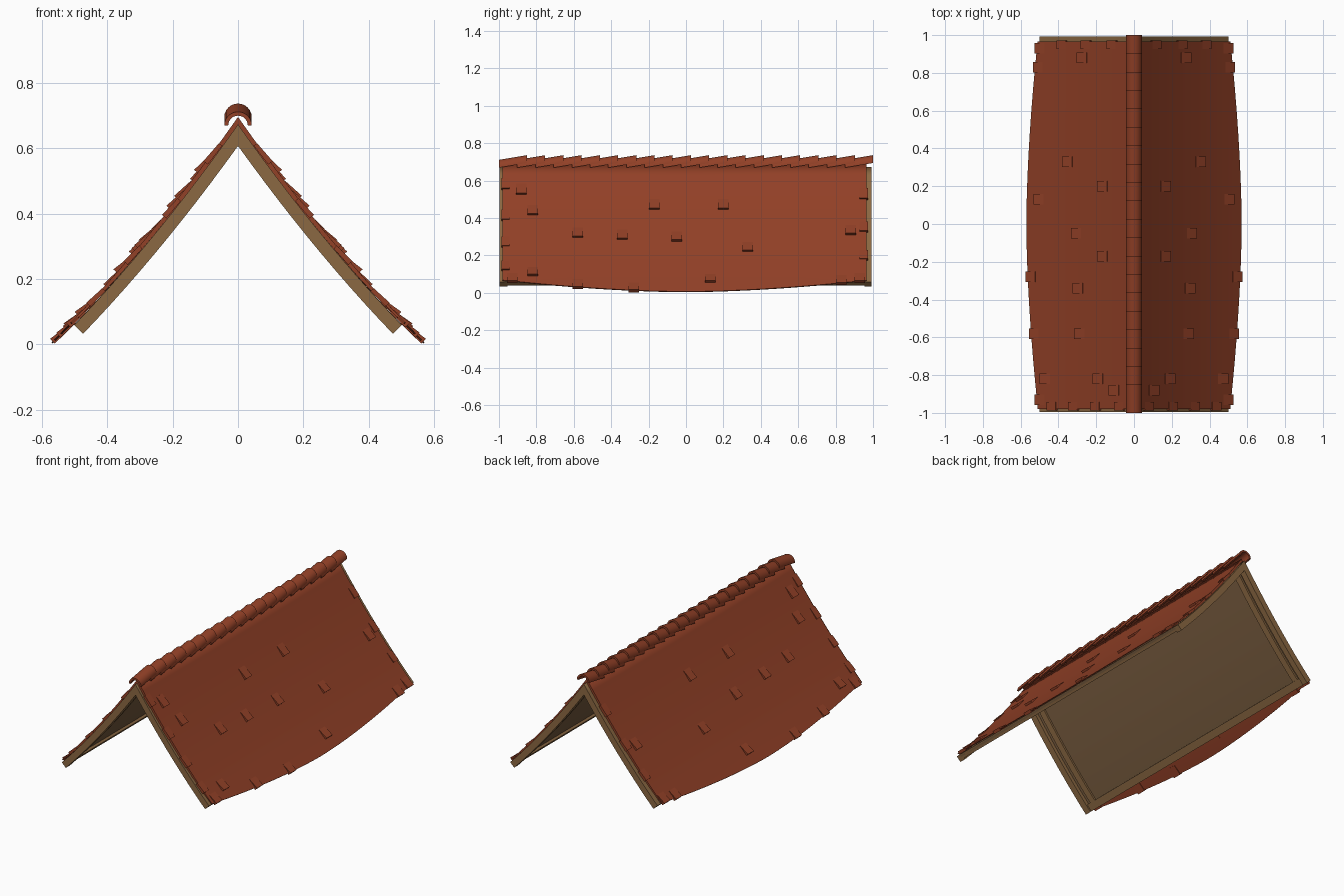
import bpy, bmesh, math
from mathutils import Vector

if "Cube" in bpy.data.objects:
    bpy.data.objects.remove(bpy.data.objects["Cube"])


def material(name, rgb):
    m = bpy.data.materials.new(name)
    m.diffuse_color = (*rgb, 1)
    m.use_nodes = True
    m.node_tree.nodes["Principled BSDF"].inputs["Base Color"].default_value = m.diffuse_color
    return m


TILE = material("terracotta", (0.29, 0.052, 0.02))
WOOD = material("light_wood", (0.26, 0.14, 0.055))
BOARD = material("dark_wood", (0.19, 0.108, 0.05))

# Sagging roof profile (x, z): quadratic curve from the ridge to the eave
P0, P1, P2 = Vector((0, 0.695)), Vector((0.25, 0.338)), Vector((0.51, 0.068))


def roof_point(t, y, off):
    """Point on the right slope, shifted along the slope normal."""
    p = P0 * (1 - t) ** 2 + P1 * 2 * t * (1 - t) + P2 * t * t
    d = ((P1 - P0) * (1 - t) + (P2 - P1) * t).normalized()
    if t < 1e-6:
        return Vector((0, y, p.y + off / d.x))
    return Vector((max(0, p.x - d.y * off), y, p.y + d.x * off))


def flare(y):
    """The eave bulges outward toward the middle of the roof."""
    return 1 + 0.115 * max(0, 1 - (abs(y) / 0.97) ** 1.7)


def t_at_height(z):
    lo, hi = 0.0, 1.2
    for _ in range(30):
        mid = (lo + hi) / 2
        if roof_point(mid, 0, 0).z > z:
            lo = mid
        else:
            hi = mid
    return lo


def finish(name, bm, mat, mirror=True):
    bmesh.ops.recalc_face_normals(bm, faces=bm.faces)
    me = bpy.data.meshes.new(name)
    bm.to_mesh(me)
    bm.free()
    me.materials.append(mat)
    ob = bpy.data.objects.new(name, me)
    bpy.context.collection.objects.link(ob)
    bpy.ops.object.select_all(action='DESELECT')
    ob.select_set(True)
    bpy.context.view_layer.objects.active = ob
    bpy.ops.object.shade_smooth_by_angle(angle=math.radians(30))
    if mirror:
        ob.modifiers.new("mirror", 'MIRROR')
    return ob


def slab(name, mat, y0, y1, top, bottom, t0=0.0, t1=1.0, ny=1, bulge=False, nt=12):
    """Curved slab following one roof slope; mirrored to the other."""
    bm = bmesh.new()
    rows = []
    for j in range(ny + 1):
        y = y0 + (y1 - y0) * j / ny
        ring = []
        for i in range(nt + 1):
            t = (t0 + (t1 - t0) * i / nt) * (flare(y) if bulge else 1)
            low = bottom * (1 - 0.6 * (i / nt) ** 6) if bulge else bottom
            ring.append((bm.verts.new(roof_point(t, y, top)),
                         bm.verts.new(roof_point(t, y, low))))
        rows.append(ring)
    for a, b in zip(rows, rows[1:]):
        for i in range(nt):
            for s in (0, 1):
                bm.faces.new((a[i][s], a[i + 1][s], b[i + 1][s], b[i][s]))
        bm.faces.new((a[nt][0], a[nt][1], b[nt][1], b[nt][0]))
        if t0 > 0:
            bm.faces.new((a[0][0], a[0][1], b[0][1], b[0][0]))
    for r in (rows[0], rows[-1]):
        for i in range(nt):
            bm.faces.new((r[i][0], r[i + 1][0], r[i + 1][1], r[i][1]))
    return finish(name, bm, mat)


def add_wedge(bm, y, t, width=0.056, length=0.085, lift=0.014):
    """Raised tile whose lower end sticks out of the slope."""
    v = [bm.verts.new(roof_point(tt, yy, o))
         for tt, lo, hi in ((t - length, -0.012, 0.001), (t, -0.010, lift))
         for o in (lo, hi) for yy in (y - width / 2, y + width / 2)]
    for f in ((0, 1, 3, 2), (4, 5, 7, 6), (0, 1, 5, 4),
              (2, 3, 7, 6), (0, 2, 6, 4), (1, 3, 7, 5)):
        bm.faces.new([v[i] for i in f])


# Tiled covering
slab("tile_covering", TILE, -0.98, 0.965, 0, -0.013, ny=28, bulge=True)

# Loose tiles scattered over the slope: (y, z)
bm = bmesh.new()
for y, z in ((-0.88, 0.54), (-0.82, 0.43), (-0.17, 0.46), (0.2, 0.46),
             (-0.58, 0.31), (-0.34, 0.30), (-0.05, 0.29), (0.88, 0.325),
             (0.33, 0.235), (-0.82, 0.105), (0.13, 0.07)):
    add_wedge(bm, y, t_at_height(z - 0.015))
finish("raised_tiles", bm, TILE)

# Loose tiles along the eave and the gable edges
bm = bmesh.new()
for y in (-0.93, -0.58, -0.28, 0.83, 0.93):
    add_wedge(bm, y, flare(y) + 0.008, lift=0.010)
for y, ts in ((-0.965, (0.2, 0.45, 0.68, 0.9)), (0.95, (0.28, 0.55, 0.8))):
    for t in ts:
        add_wedge(bm, y, t, width=0.045, lift=0.007)
finish("edge_tiles", bm, TILE)

# Wooden underside: boarding, gable beams, inner rafters, eave and ridge beams
slab("under_boarding", BOARD, -0.97, 0.96, -0.012, -0.028)
for name, s in (("front", -1), ("back", 1)):
    e = 0.996 if s < 0 else 0.992
    slab(name + "_gable_beam", WOOD, s * e, s * 0.955, -0.013, -0.051)
    slab(name + "_inner_rafter", WOOD, s * 0.93, s * 0.89, -0.02, -0.040)
slab("eave_beam", WOOD, -0.955, 0.955, -0.013, -0.042, t0=0.94, nt=2)

# Overlapping half-round ridge tiles, each rising toward the back
COUNT, LENGTH, R, THICK, SEG = 20, 0.15, 0.042, 0.012, 12
bm = bmesh.new()
for k in range(COUNT):
    y0 = -1 + k * (2 - LENGTH) / (COUNT - 1)
    ends = []
    for y, zc in ((y0, 0.669), (y0 + LENGTH, 0.694)):
        ends.append([[bm.verts.new((r * math.cos(a), y, zc + r * math.sin(a)))
                      for a in (math.pi * i / SEG for i in range(SEG + 1))]
                     for r in (R, R - THICK)])
    a, b = ends
    for i in range(SEG):
        for s in (0, 1):
            bm.faces.new((a[s][i], a[s][i + 1], b[s][i + 1], b[s][i]))
        for e in ends:
            bm.faces.new((e[0][i], e[0][i + 1], e[1][i + 1], e[1][i]))
    for i in (0, SEG):
        bm.faces.new((a[0][i], b[0][i], b[1][i], a[1][i]))
finish("ridge_tiles", bm, TILE, mirror=False)
